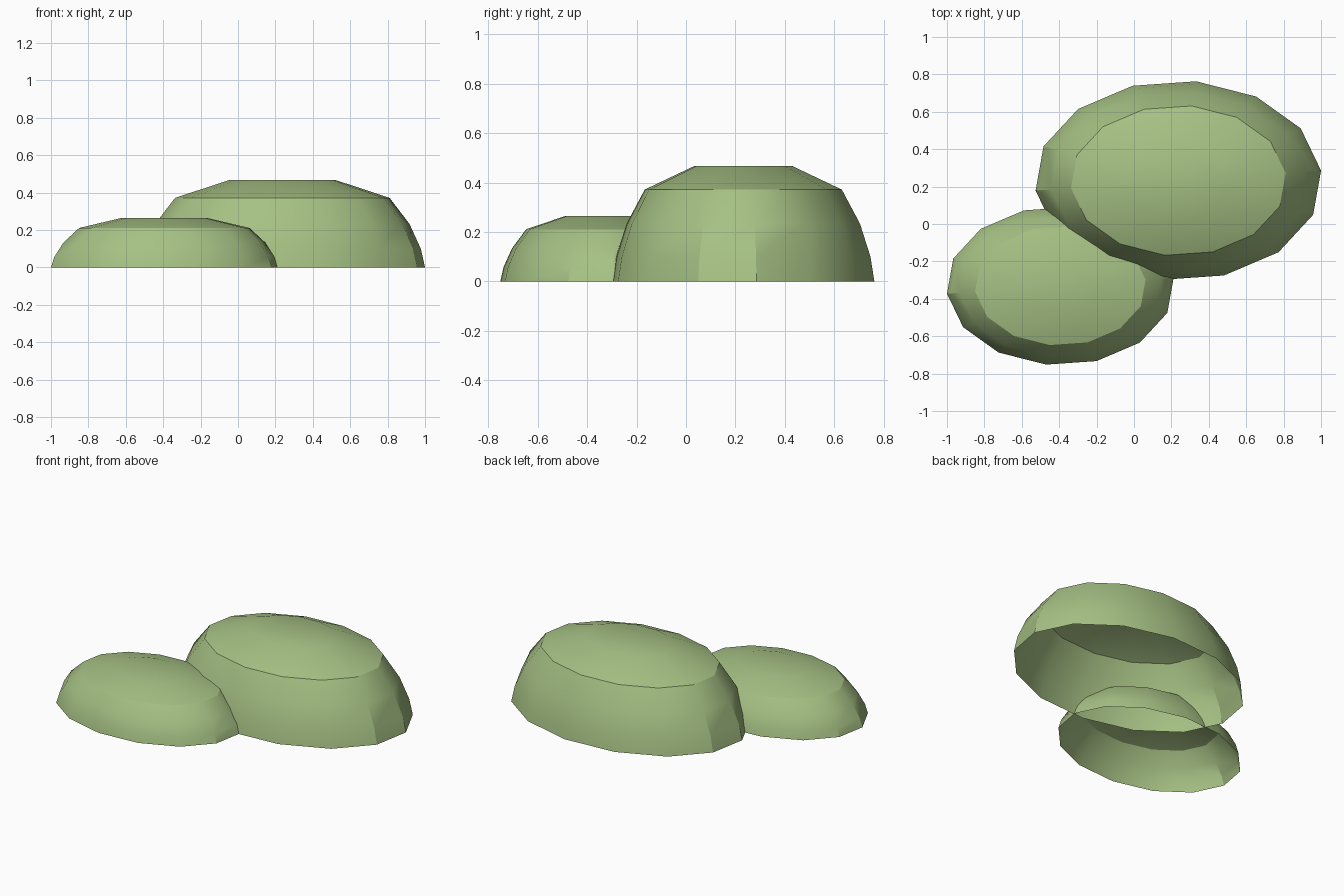
import bpy, bmesh, math

if "Cube" in bpy.data.objects:
    bpy.data.objects.remove(bpy.data.objects["Cube"])

SIDES = 14
TURN = 0.1  # slight turn of the ring before it is stretched to an oval
# dome profile: (radius factor, height factor)
PROFILE = [(1.0, 0.0), (0.97, 0.215), (0.89, 0.50), (0.752, 0.795), (0.373, 1.0)]

leaf = bpy.data.materials.new("leaf_green")
leaf.diffuse_color = (0.38, 0.53, 0.23, 1)
leaf.use_nodes = True
leaf.node_tree.nodes["Principled BSDF"].inputs["Base Color"].default_value = leaf.diffuse_color


def dome(name, cx, cy, rx, ry, height):
    """Oval dome, flat on top and open underneath."""
    bm = bmesh.new()
    rings = []
    for r, h in PROFILE:
        ring = []
        for i in range(SIDES):
            a = TURN + 2 * math.pi * i / SIDES
            ring.append(bm.verts.new((rx * r * math.cos(a), ry * r * math.sin(a), height * h)))
        rings.append(ring)
    for low, high in zip(rings, rings[1:]):
        for i in range(SIDES):
            j = (i + 1) % SIDES
            bm.faces.new((low[i], low[j], high[j], high[i]))
    bm.faces.new(rings[-1])
    mesh = bpy.data.meshes.new(name)
    bm.to_mesh(mesh)
    bm.free()
    mesh.materials.append(leaf)
    obj = bpy.data.objects.new(name, mesh)
    obj.location = (cx, cy, 0)
    bpy.context.collection.objects.link(obj)
    bpy.ops.object.select_all(action='DESELECT')
    obj.select_set(True)
    bpy.context.view_layer.objects.active = obj
    bpy.ops.object.shade_smooth_by_angle(angle=math.radians(30))
    return obj


# the tall mound at the back and the low one in front
dome("large_mound", 0.237, 0.232, 0.767, 0.535, 0.467)
dome("small_mound", -0.394, -0.330, 0.609, 0.425, 0.265)
